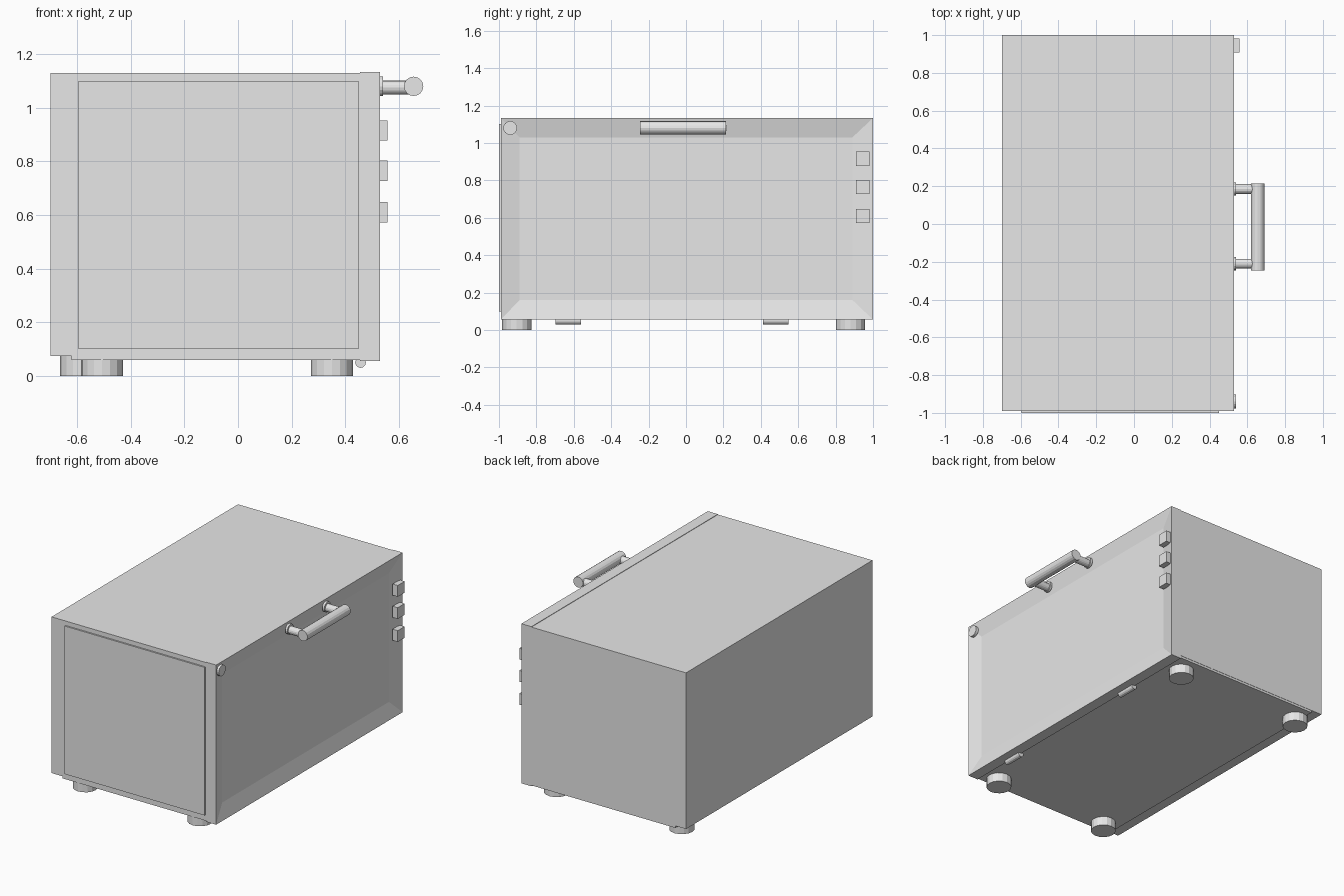
import bpy, bmesh
from mathutils import Matrix, Vector

cube = bpy.data.objects.get("Cube")
if cube:
    bpy.data.objects.remove(cube, do_unlink=True)

# Single light grey finish
grey = bpy.data.materials.new("light_grey")
grey.use_nodes = True
grey.diffuse_color = (0.8, 0.8, 0.8, 1)
grey.node_tree.nodes["Principled BSDF"].inputs["Base Color"].default_value = (0.8, 0.8, 0.8, 1)


def finish(name, bm):
    bmesh.ops.recalc_face_normals(bm, faces=bm.faces)
    mesh = bpy.data.meshes.new(name)
    bm.to_mesh(mesh)
    bm.free()
    mesh.materials.append(grey)
    obj = bpy.data.objects.new(name, mesh)
    bpy.context.collection.objects.link(obj)
    return obj


def box_mesh(low, high):
    low, high = Vector(low), Vector(high)
    bm = bmesh.new()
    bmesh.ops.create_cube(bm, size=1)
    bmesh.ops.scale(bm, vec=high - low, verts=bm.verts)
    bmesh.ops.translate(bm, vec=(low + high) / 2, verts=bm.verts)
    return bm


def box(name, low, high):
    return finish(name, box_mesh(low, high))


def rod(name, start, end, radius, sides=16):
    start, end = Vector(start), Vector(end)
    axis = end - start
    turn = axis.to_track_quat('Z', 'Y').to_matrix().to_4x4()
    bm = bmesh.new()
    bmesh.ops.create_cone(bm, cap_ends=True, segments=sides, radius1=radius,
                          radius2=radius, depth=axis.length,
                          matrix=Matrix.Translation((start + end) / 2) @ turn)
    return finish(name, bm)


# Cabinet, raised base tray and side panel
box("cabinet", (-0.70, -0.99, 0.075), (0.455, 1.0, 1.13))
box("base_tray", (-0.62, -0.988, 0.06), (0.455, 0.998, 0.08))
box("side_panel", (-0.595, -1.0, 0.10), (0.45, -0.985, 1.10))

# Front fascia with a recessed door window
bm = box_mesh((0.455, -0.99, 0.055), (0.53, 1.0, 1.133))
front = max(bm.faces, key=lambda f: f.calc_center_median().x)
bmesh.ops.inset_region(bm, faces=[front], thickness=0.1)
for v in front.verts:
    v.co.y = 0.89 if v.co.y > 0 else -0.89
    v.co.z = 1.03 if v.co.z > 0.6 else 0.16
    v.co.x -= 0.025
finish("front_fascia", bm)

# Door handle on two posts
rod("handle_bar", (0.655, -0.245, 1.08), (0.655, 0.215, 1.08), 0.036)
for side, y in (("right", -0.21), ("left", 0.185)):
    rod("handle_post_" + side, (0.52, y, 1.075), (0.65, y, 1.075), 0.026)
    rod("handle_collar_" + side, (0.525, y, 1.08), (0.54, y, 1.08), 0.035)

# Control buttons and round indicator
for i, z in enumerate((0.915, 0.765, 0.61)):
    box(f"button_{i + 1}", (0.52, 0.908, z - 0.038), (0.558, 0.982, z + 0.038))
rod("indicator", (0.52, -0.94, 1.08), (0.54, -0.94, 1.08), 0.037)

# Door hinges under the front edge
for y in (-0.63, 0.48):
    rod("hinge", (0.457, y - 0.068, 0.05), (0.457, y + 0.068, 0.05), 0.02, 12)

# Feet
for x, y in ((0.35, -0.905), (0.35, 0.88), (-0.507, -0.905), (-0.585, 0.88)):
    rod("foot", (x, y, 0), (x, y, 0.08), 0.078)
